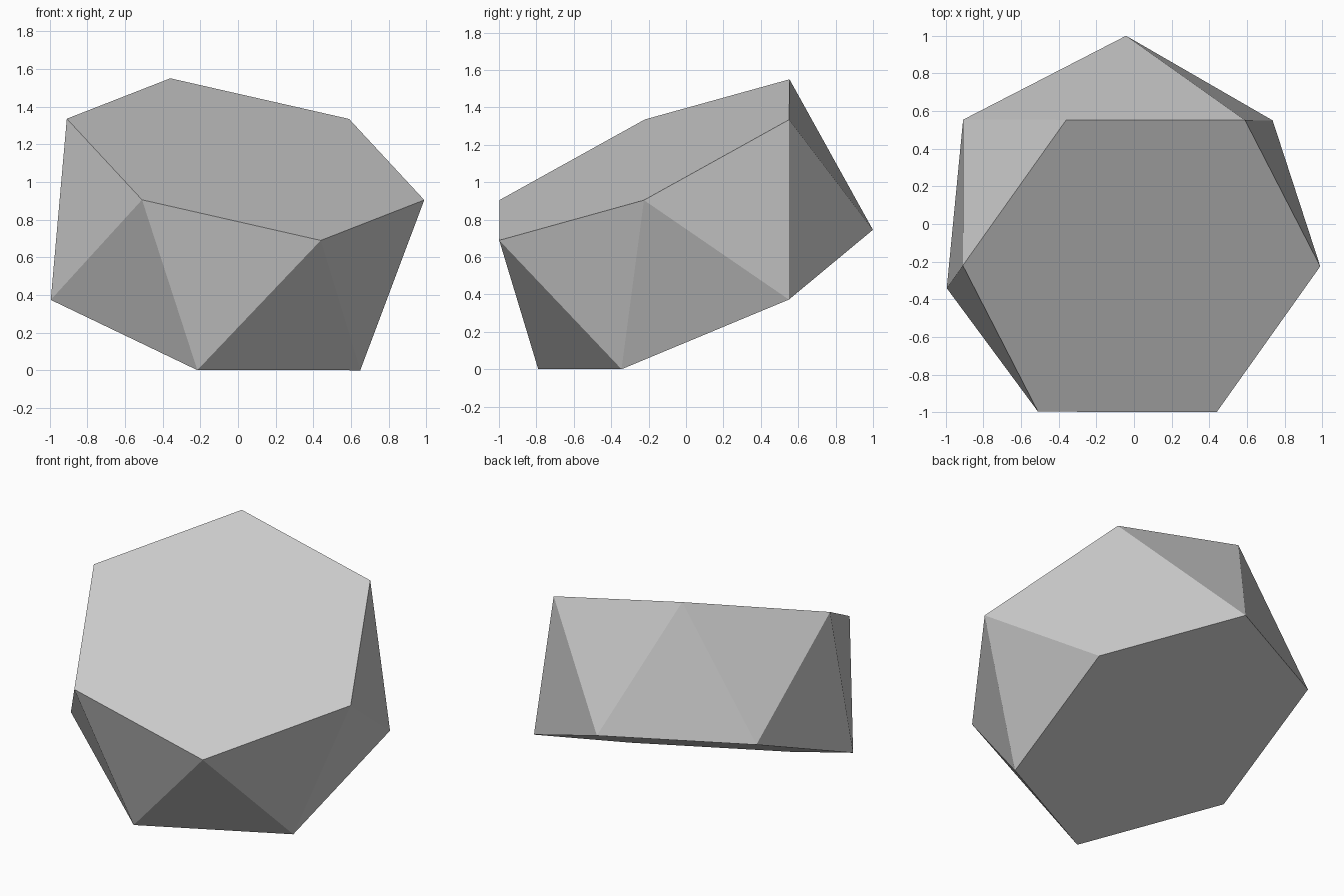
import bpy, bmesh
from math import cos, sin, pi
from mathutils import Vector

if "Cube" in bpy.data.objects:
    bpy.data.objects.remove(bpy.data.objects["Cube"])

SIDES, RADIUS = 6, 0.973
HEIGHT = RADIUS * 0.8556          # makes the side triangles equilateral

# Tilted frame: axis through both hexagons, u points at a top corner
axis = Vector((0.203, -0.393, 0.897)).normalized()
u = Vector((-0.40, 0.7775, 0.43))
u = (u - axis * u.dot(axis)).normalized()
v = axis.cross(u)
center = Vector((-0.0445, -0.059, 0.752))

bm = bmesh.new()


def ring(offset, twist):
    """One hexagon of corners around the axis."""
    angles = [twist + 2 * pi * k / SIDES for k in range(SIDES)]
    return [bm.verts.new(center + axis * offset
                         + RADIUS * (cos(a) * u + sin(a) * v)) for a in angles]


# Two hexagons, twisted by half a step
top = ring(HEIGHT / 2, 0)
bottom = ring(-HEIGHT / 2, pi / SIDES)
bm.faces.new(top)
bm.faces.new(bottom[::-1])

# Band of alternating triangles
for k in range(SIDES):
    n = (k + 1) % SIDES
    bm.faces.new((top[k], bottom[k], top[n]))
    bm.faces.new((bottom[k], bottom[n], top[n]))

# Stand exactly on the floor
low = min(p.co.z for p in bm.verts)
bmesh.ops.translate(bm, verts=bm.verts, vec=(0, 0, -low))
bmesh.ops.recalc_face_normals(bm, faces=bm.faces)

mesh = bpy.data.meshes.new("hexagonal_antiprism")
bm.to_mesh(mesh)
bm.free()
bpy.context.collection.objects.link(bpy.data.objects.new("hexagonal_antiprism", mesh))
